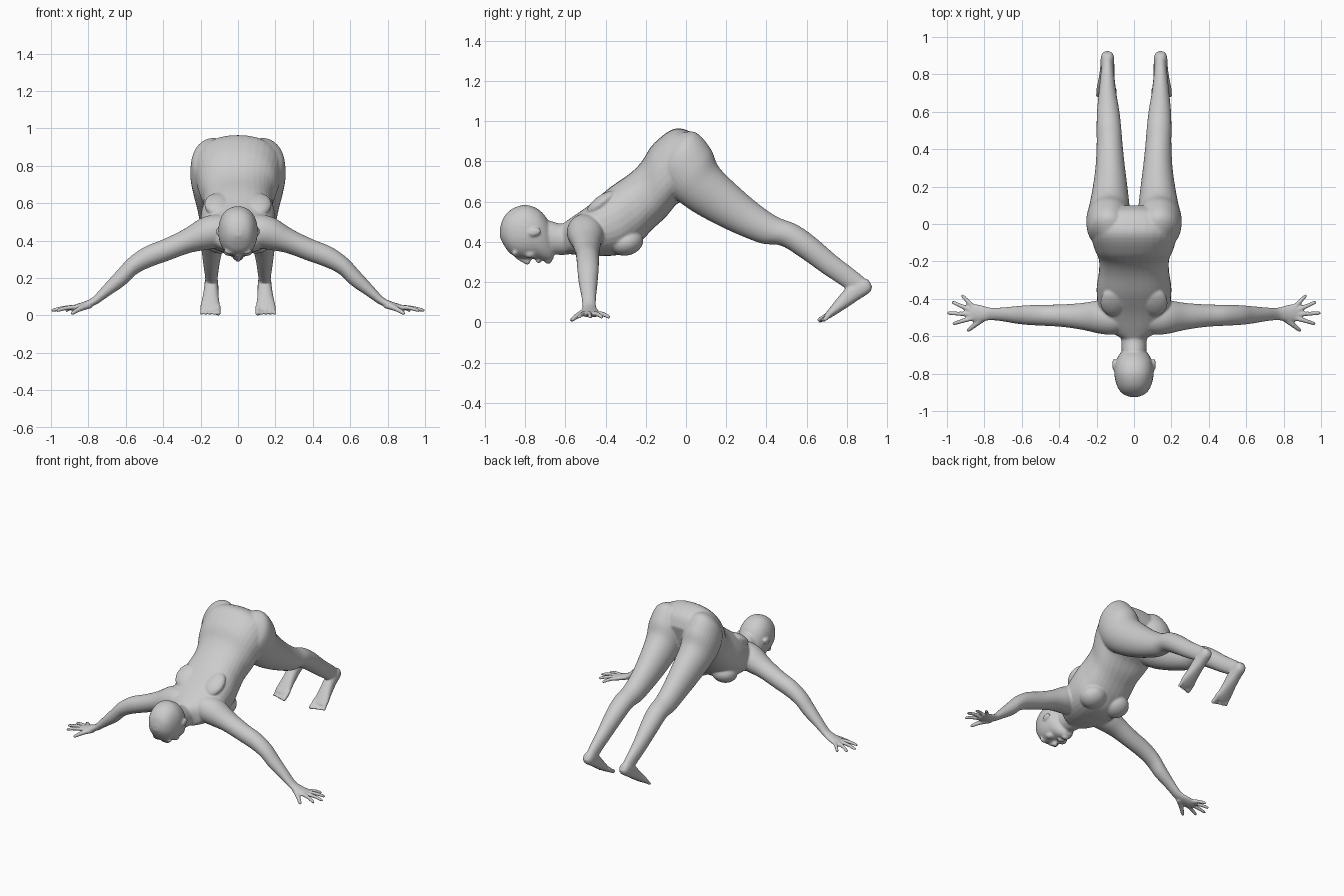
import bpy, bmesh, math
from mathutils import Vector, Matrix

bm = bmesh.new()
SEG = 32


def spline(rows, steps=5):
    """Catmull-Rom interpolation of section tuples."""
    out = []
    n = len(rows)
    for i in range(n - 1):
        p0, p1, p2, p3 = rows[max(i - 1, 0)], rows[i], rows[i + 1], rows[min(i + 2, n - 1)]
        for k in range(steps):
            t = k / steps
            out.append([0.5 * (2 * b + (c - a) * t + (2 * a - 5 * b + 4 * c - d) * t * t
                               + (3 * b - a - 3 * c + d) * t ** 3)
                        for a, b, c, d in zip(p0, p1, p2, p3)])
    out.append(list(rows[-1]))
    return out


def skin(rings):
    """Closed skin over a list of rings."""
    vs = [[bm.verts.new(p) for p in r] for r in rings]
    n = len(vs[0])
    faces = []
    for a, b in zip(vs, vs[1:]):
        for j in range(n):
            faces.append(bm.faces.new((a[j], a[(j + 1) % n], b[(j + 1) % n], b[j])))
    for end in (vs[0], vs[-1]):
        c = bm.verts.new(sum((v.co for v in end), Vector()) / n)
        for j in range(n):
            faces.append(bm.faces.new((end[j], end[(j + 1) % n], c)))
    bmesh.ops.recalc_face_normals(bm, faces=faces)


def loft(rows, plane="yz", side=1, p=2.0):
    """Rows: outline point a (2), outline point b (2), half width, offset across the plane."""
    rings = []
    for u1, v1, u2, v2, hw, off in spline(rows):
        ring = []
        for j in range(SEG):
            t = 2 * math.pi * j / SEG
            c, s = [math.copysign(abs(f) ** (2 / p), f) for f in (math.cos(t), math.sin(t))]
            u = (u1 + u2) / 2 + (u1 - u2) / 2 * s
            v = (v1 + v2) / 2 + (v1 - v2) / 2 * s
            w = off + hw * c
            ring.append(Vector((w * side, u, v)) if plane == "yz" else Vector((u * side, w, v)))
        rings.append(ring)
    skin(rings)


def digit(pts, r0, r1, side=1):
    """Round-tipped tube for fingers, toes and small features."""
    rows = spline([(*q,) for q in pts], 6)
    rings = []
    d = (Vector(rows[-1]) - Vector(rows[0])).normalized()
    q = d.to_track_quat('Z', 'Y')
    n = len(rows)
    for i, c in enumerate(rows):
        t = i / (n - 1)
        r = r0 + (r1 - r0) * t
        if t > 0.85:
            r *= math.sqrt(max(0.12, 1 - ((t - 0.85) / 0.15) ** 2))
        rings.append([Vector(c) + q @ Vector((r * math.cos(2 * math.pi * j / 12),
                                              r * math.sin(2 * math.pi * j / 12), 0)) for j in range(12)])
    for ring in rings:
        for v in ring:
            v.x *= side
    skin(rings)


def ball(c, size, tilt=0):
    m = Matrix.Translation(c) @ Matrix.Rotation(tilt, 4, 'X') @ Matrix.Diagonal((*size, 1))
    bmesh.ops.create_uvsphere(bm, u_segments=24, v_segments=14, radius=1, matrix=m)


# torso: back outline point, front outline point, half width
loft([(-.615, .495, -.60, .350, .07, 0), (-.565, .53, -.575, .345, .13, 0),
      (-.48, .59, -.46, .335, .185, 0), (-.38, .675, -.32, .345, .20, 0),
      (-.28, .745, -.235, .40, .188, 0), (-.22, .805, -.16, .475, .188, 0),
      (-.16, .895, -.10, .53, .212, 0), (-.05, .970, -.05, .59, .232, 0),
      (.06, .93, .0, .62, .22, 0), (.10, .85, .05, .65, .17, 0)], p=2.3)

# neck
loft([(-.76, .53, -.74, .37, .06, 0), (-.68, .512, -.66, .345, .066, 0),
      (-.61, .497, -.59, .343, .073, 0), (-.54, .53, -.53, .36, .11, 0)])

# head, crown to jaw
loft([(-.925, .47, -.925, .43, .02, 0), (-.908, .525, -.905, .39, .062, 0),
      (-.865, .570, -.87, .345, .09, 0), (-.80, .590, -.81, .322, .105, 0),
      (-.74, .572, -.745, .322, .099, 0), (-.70, .535, -.705, .312, .082, 0),
      (-.675, .49, -.672, .310, .058, 0), (-.66, .46, -.658, .325, .04, 0)], p=2.2)

# nose, lips, chin
digit([(0, -.845, .335), (0, -.81, .318), (0, -.775, .305)], .010, .019)
ball((0, -.733, .312), (.024, .014, .012))
ball((0, -.685, .312), (.026, .018, .015))

for s in (1, -1):
    # ear
    ball((s * .106, -.752, .455), (.011, .034, .02), .25)
    # brow and cheek
    ball((s * .04, -.85, .352), (.034, .014, .02))
    ball((s * .048, -.775, .346), (.03, .03, .022))
    # chest
    ball((s * .095, -.295, .405), (.085, .085, .066), .3)
    # shoulder blade
    ball((s * .11, -.42, .60), (.07, .09, .035), .65)

    # leg, hip to heel: upper outline, lower outline, half width, offset
    loft([(-.05, .94, -.13, .78, .07, .12), (.045, .952, -.13, .725, .108, .135),
          (.122, .87, -.08, .645, .120, .135), (.162, .78, .0, .58, .110, .132),
          (.25, .69, .09, .525, .096, .128), (.36, .595, .22, .46, .08, .127),
          (.455, .53, .37, .40, .070, .13), (.55, .492, .47, .388, .066, .134),
          (.64, .43, .56, .335, .060, .138), (.75, .335, .68, .25, .045, .142),
          (.86, .25, .785, .18, .034, .142), (.905, .21, .83, .14, .032, .142)], side=s)
    # foot, heel to ball
    loft([(.905, .22, .925, .185, .022, .142), (.87, .22, .913, .155, .035, .142),
          (.81, .19, .86, .12, .038, .143), (.755, .13, .80, .08, .043, .146),
          (.71, .073, .737, .040, .052, .149), (.688, .045, .70, .020, .050, .149)], side=s, p=2.4)
    # toes
    for i in range(5):
        x, r = .107 + .021 * i, (.016 if i == 0 else .0115)
        k = .006 * i
        digit([(x, .72, .055), (x, .69 + k / 2, .032), (x + .002 * (i - 1), .655 + k, .012)], r, r * .85, s)

    # arm and palm: upper outline, lower outline, half width, offset
    loft([(.06, .545, .06, .38, .08, -.50), (.13, .545, .12, .365, .092, -.50),
          (.20, .525, .18, .355, .088, -.497), (.29, .467, .26, .340, .072, -.494),
          (.40, .413, .37, .300, .060, -.49), (.50, .372, .475, .262, .056, -.488),
          (.585, .312, .545, .225, .053, -.487), (.65, .242, .605, .168, .047, -.486),
          (.72, .165, .69, .110, .037, -.483), (.775, .105, .755, .066, .034, -.481),
          (.815, .083, .805, .046, .042, -.478), (.86, .068, .855, .034, .047, -.474),
          (.895, .054, .89, .030, .042, -.472)], plane="xz", side=s)
    # fingers: root x y, tip x y
    for x0, y0, x1, y1 in ((.865, -.503, .973, -.535), (.87, -.483, 1.002, -.476),
                           (.87, -.462, .977, -.415), (.86, -.443, .923, -.378)):
        digit([(x0, y0, .050), ((x0 + x1) / 2, (y0 + y1) / 2, .046), (x1, y1, .030)], .0145, .0095, s)
    # thumb
    digit([(.79, -.492, .062), (.845, -.535, .042), (.893, -.574, .014)], .020, .010, s)

# fuse the parts into one smooth skin
me = bpy.data.meshes.new("body")
bm.to_mesh(me)
bm.free()
body = bpy.data.objects.new("body", me)
bpy.context.collection.objects.link(body)
bpy.context.view_layer.objects.active = body
body.select_set(True)
fuse = body.modifiers.new("fuse", 'REMESH')
fuse.mode = 'VOXEL'
fuse.voxel_size = 0.006
relax = body.modifiers.new("relax", 'SMOOTH')
relax.factor = 0.5
relax.iterations = 7
for name in ("fuse", "relax"):
    bpy.ops.object.modifier_apply(modifier=name)
low = min(v.co.z for v in body.data.vertices)
body.data.transform(Matrix.Translation((0, 0, -low)))
body.data.shade_smooth()
